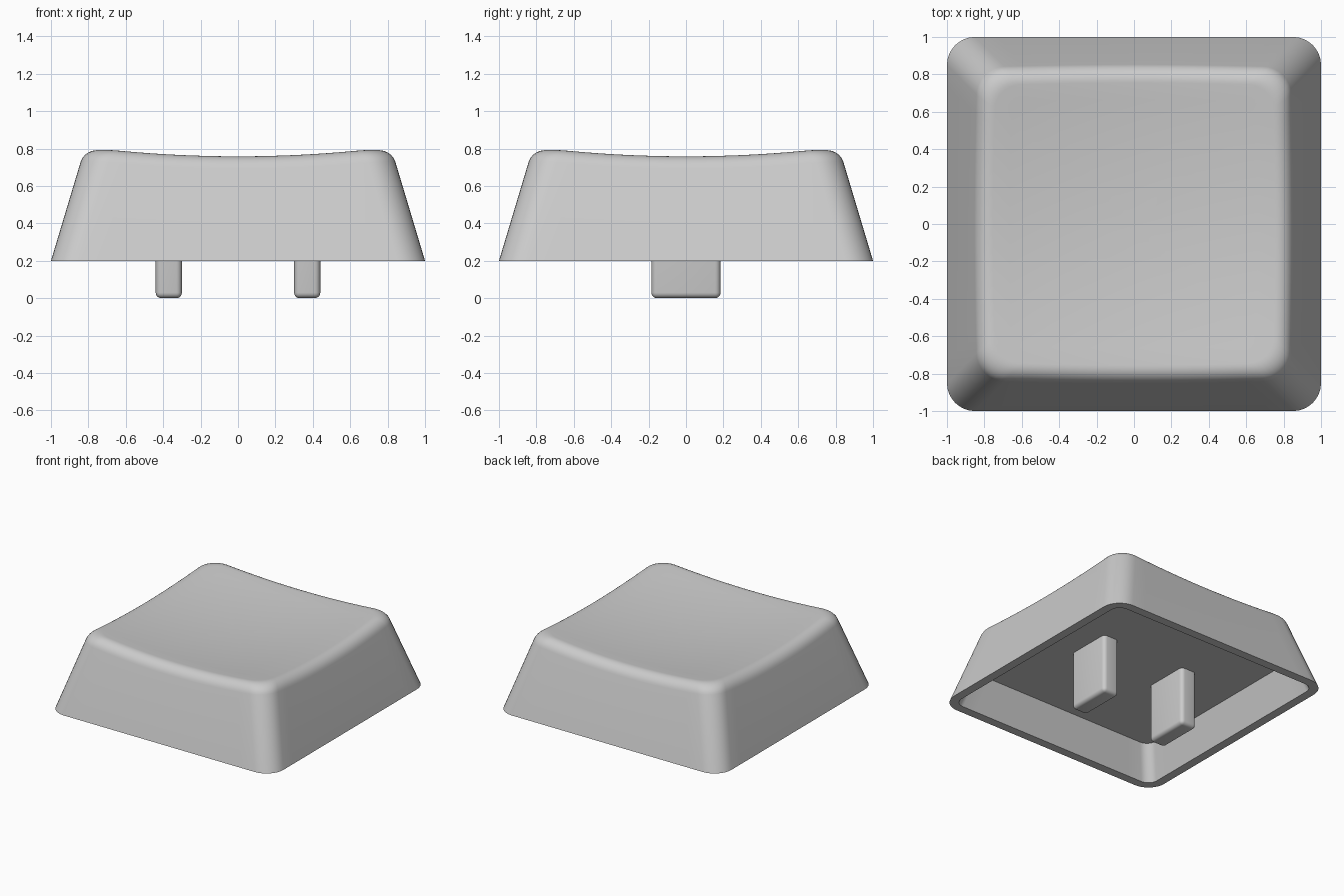
import bpy, bmesh, math
from mathutils import Vector

if "Cube" in bpy.data.objects:
    bpy.data.objects.remove(bpy.data.objects["Cube"])

grey = bpy.data.materials.new("light grey plastic")
grey.diffuse_color = (0.6, 0.6, 0.6, 1)
grey.use_nodes = True
grey.node_tree.nodes["Principled BSDF"].inputs["Base Color"].default_value = grey.diffuse_color

BASE, CEILING, TAPER = 0.2, 0.467, 0.3


def rounded_square(half, radius, corner=8, side=14):
    """Points counter-clockwise around a square with rounded corners."""
    pts = []
    for q in range(4):
        c, s = [(1, 0), (0, 1), (-1, 0), (0, -1)][q]
        k = half - radius
        local = [(half, -k + 2 * k * i / side) for i in range(side)]
        local += [(k + radius * math.cos(a), k + radius * math.sin(a))
                  for a in (math.pi / 2 * i / corner for i in range(corner))]
        pts += [(x * c - y * s, x * s + y * c) for x, y in local]
    return pts


def dish(x, y):
    return 0.713 + 0.078 * (x * x + y * y)


def finish(name, bm):
    bmesh.ops.recalc_face_normals(bm, faces=bm.faces)
    mesh = bpy.data.meshes.new(name)
    bm.to_mesh(mesh)
    bm.free()
    mesh.materials.append(grey)
    ob = bpy.data.objects.new(name, mesh)
    bpy.context.collection.objects.link(ob)
    bpy.ops.object.select_all(action='DESELECT')
    ob.select_set(True)
    bpy.context.view_layer.objects.active = ob
    return ob


def on_wall(i, z):
    x, y = rounded_square(1 - TAPER * (z - BASE), 0.15)[i]
    return Vector((x, y, z))


# Cap shell: cavity ceiling, inner wall, rim, outer wall, rounded lip, dished top
count = len(rounded_square(1, 0.15))
inner_half = 0.93
rings = [
    [Vector((x, y, CEILING)) for x, y in
     rounded_square(inner_half - TAPER * (CEILING - BASE), 0.08)],
    [Vector((x, y, BASE)) for x, y in rounded_square(inner_half, 0.08)],
    [on_wall(i, BASE) for i in range(count)],
]
STEPS, LIP = 8, 0.075
lip_rings = [[] for _ in range(STEPS + 1)]
for i in range(count):
    z = 0.78
    for _ in range(4):
        p = on_wall(i, z)
        z = dish(p.x, p.y)
    edge = on_wall(i, z)
    start = on_wall(i, z - LIP)
    x, y = rounded_square(1 - TAPER * (z - BASE) - LIP, 0.13)[i]
    end = Vector((x, y, dish(x, y)))
    for s in range(STEPS + 1):
        t = s / STEPS
        w = 0.8 * 2 * t * (1 - t)          # weighted curve, close to an arc
        a, b = (1 - t) ** 2, t ** 2
        lip_rings[s].append((start * a + edge * w + end * b) / (a + b + w))
rings += lip_rings
for f in (0.88, 0.75, 0.6, 0.45, 0.3, 0.15):
    rings.append([Vector((p.x * f, p.y * f, dish(p.x * f, p.y * f)))
                  for p in lip_rings[-1]])

bm = bmesh.new()
loops = [[bm.verts.new(p) for p in ring] for ring in rings]
for low, high in zip(loops, loops[1:]):
    for i in range(count):
        j = (i + 1) % count
        bm.faces.new((low[i], low[j], high[j], high[i]))
bm.faces.new(loops[0])
centre = bm.verts.new((0, 0, dish(0, 0)))
for i in range(count):
    bm.faces.new((loops[-1][i], loops[-1][(i + 1) % count], centre))
finish("key_cap", bm)
bpy.ops.object.shade_smooth_by_angle(angle=math.radians(30))

# Two mounting posts, rounded except where they meet the ceiling
for name, side in (("left_post", -1), ("right_post", 1)):
    bm = bmesh.new()
    bmesh.ops.create_cube(bm, size=1)
    for v in bm.verts:
        v.co = (side * 0.37 + v.co.x * 0.14, v.co.y * 0.37,
                (v.co.z + 0.5) * CEILING)
    edges = [e for e in bm.edges if min(v.co.z for v in e.verts) < 0.01]
    bmesh.ops.bevel(bm, geom=edges, offset=0.03, segments=5,
                    profile=0.5, affect='EDGES')
    finish(name, bm)
    bpy.ops.object.shade_smooth_by_angle(angle=math.radians(30))
